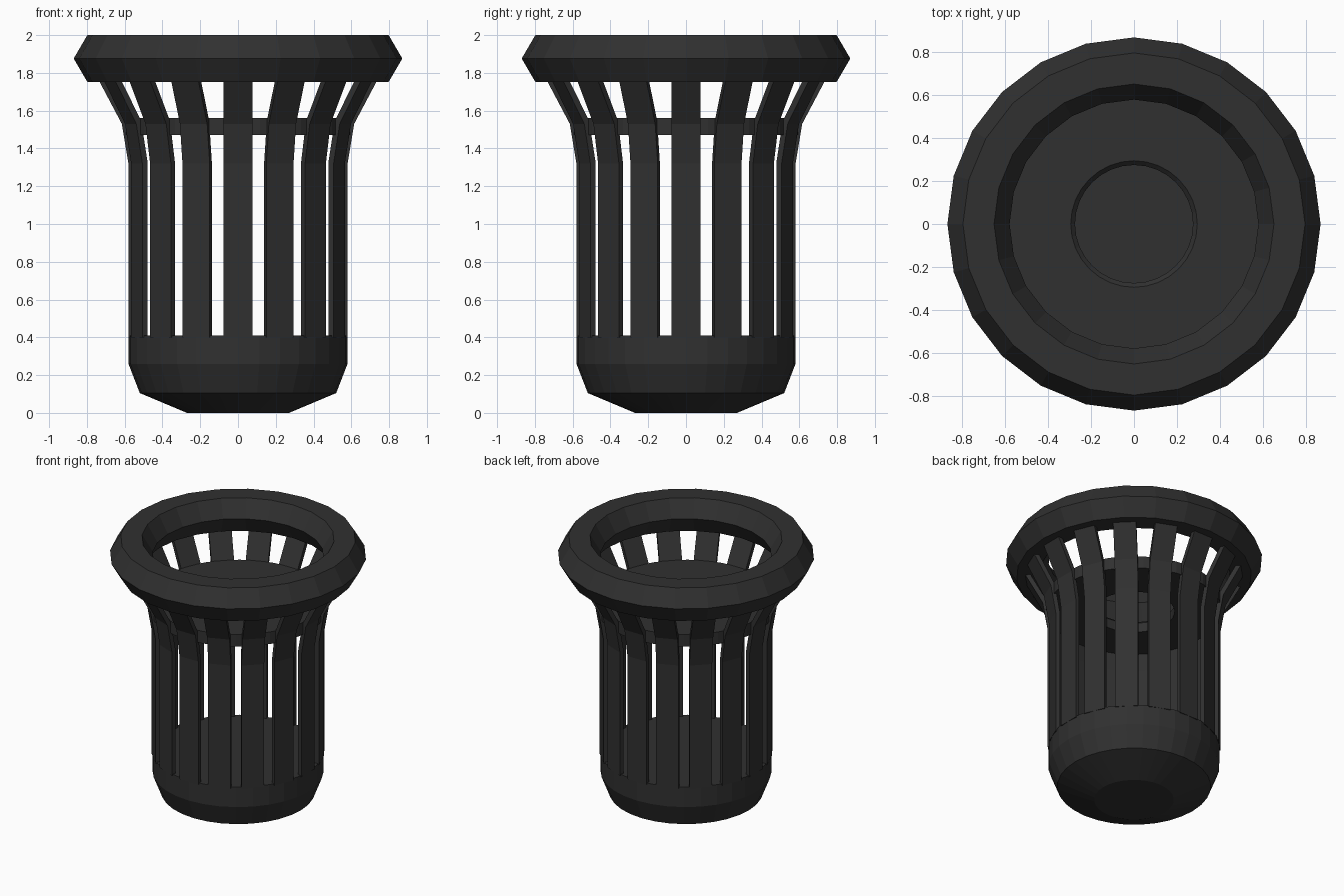
import bpy, bmesh, math

if "Cube" in bpy.data.objects:
    bpy.data.objects.remove(bpy.data.objects["Cube"])

mat = bpy.data.materials.new("dark_plastic")
mat.diffuse_color = (0.03, 0.03, 0.03, 1)
mat.use_nodes = True
mat.node_tree.nodes["Principled BSDF"].inputs["Base Color"].default_value = mat.diffuse_color


def finish(bm, name):
    bmesh.ops.recalc_face_normals(bm, faces=bm.faces)
    me = bpy.data.meshes.new(name)
    bm.to_mesh(me)
    bm.free()
    me.materials.append(mat)
    ob = bpy.data.objects.new(name, me)
    bpy.context.collection.objects.link(ob)
    return ob


def lathe(name, profile, sides, closed):
    """Spin (radius, z) points round z; closed makes a ring, open gets flat caps."""
    bm = bmesh.new()
    loops = []
    for r, z in profile:
        loops.append([bm.verts.new((r * math.cos(2 * math.pi * i / sides),
                                    r * math.sin(2 * math.pi * i / sides), z))
                      for i in range(sides)])
    pairs = list(zip(loops, loops[1:]))
    if closed:
        pairs.append((loops[-1], loops[0]))
    else:
        bm.faces.new(loops[0])
        bm.faces.new(loops[-1])
    for a, b in pairs:
        for i in range(sides):
            j = (i + 1) % sides
            bm.faces.new((a[i], a[j], b[j], b[i]))
    return finish(bm, name)


# Base cup with tapered foot
lathe("base", [(0.27, 0), (0.52, 0.105), (0.58, 0.26), (0.58, 0.41)], 32, False)

# Rim: torus with a hexagonal section
hexagon = [(0.725 + 0.145 * math.cos(math.radians(a)),
            1.876 + 0.143 * math.sin(math.radians(a)) * 1.0) for a in range(0, 360, 60)]
lathe("rim", hexagon, 24, True)

# Inner plate with a round, chamfered hole
lathe("inner_plate", [(0.275, 1.47), (0.60, 1.47), (0.60, 1.56),
                      (0.295, 1.56), (0.275, 1.54)], 32, True)

# Slats flaring outward at the top
outer = [(0.58, 0.40), (0.58, 1.32), (0.615, 1.53), (0.75, 1.785)]
inner = [(0.55, 0.40), (0.55, 1.325), (0.587, 1.545), (0.722, 1.80)]
HALF, COUNT = 0.078, 16
bm = bmesh.new()
for k in range(COUNT):
    a = 2 * math.pi * k / COUNT
    c, s = math.cos(a), math.sin(a)
    sections = []
    for (ro, zo), (ri, zi) in zip(outer, inner):
        corners = [(ro, -HALF, zo), (ro, HALF, zo), (ri, HALF, zi), (ri, -HALF, zi)]
        sections.append([bm.verts.new((r * c - t * s, r * s + t * c, z))
                         for r, t, z in corners])
    for p, q in zip(sections, sections[1:]):
        for i in range(4):
            j = (i + 1) % 4
            bm.faces.new((p[i], p[j], q[j], q[i]))
    bm.faces.new(sections[0])
    bm.faces.new(sections[-1])
finish(bm, "slats")
